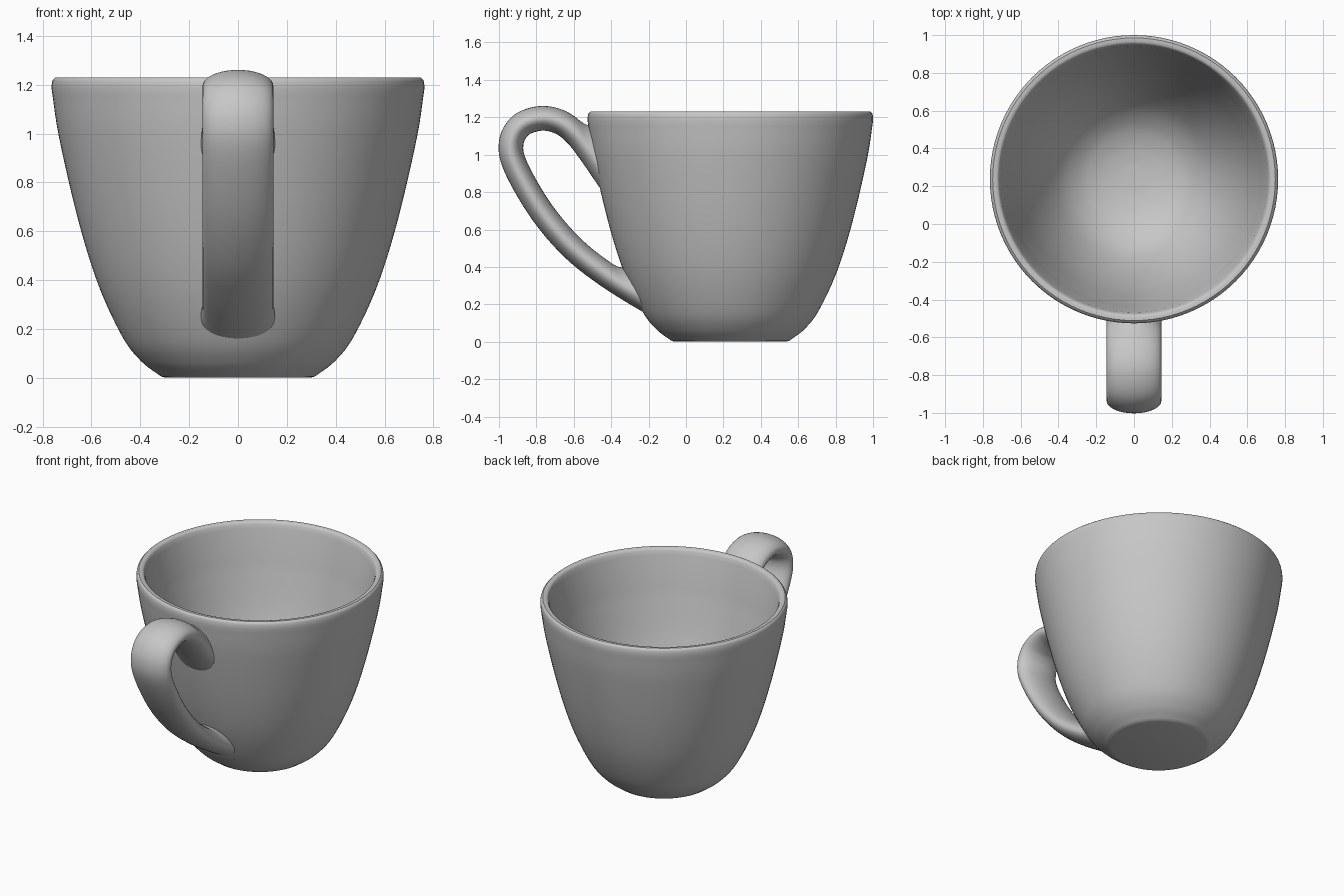
import bpy, bmesh, math
from mathutils import Vector

old = bpy.data.objects.get("Cube")
if old:
    bpy.data.objects.remove(old, do_unlink=True)

CENTRE_Y = 0.237
SEGMENTS = 96

glaze = bpy.data.materials.new("grey_glaze")
glaze.use_nodes = True
GREY = (0.57, 0.57, 0.57, 1)
glaze.diffuse_color = GREY
glaze.node_tree.nodes["Principled BSDF"].inputs["Base Color"].default_value = GREY


def smooth_path(points, steps):
    """Catmull-Rom curve through 2D points."""
    p = [Vector(q) for q in points]
    p = [2 * p[0] - p[1]] + p + [2 * p[-1] - p[-2]]
    out = []
    for a, b, c, d in zip(p, p[1:], p[2:], p[3:]):
        for i in range(steps):
            t = i / steps
            out.append(0.5 * (2 * b + (c - a) * t + (2 * a - 5 * b + 4 * c - d) * t ** 2
                              + (3 * b - a - 3 * c + d) * t ** 3))
    return out + [p[-2]]


def ring_angles(n):
    return [2 * math.pi * i / n for i in range(n)]


def build(name, rings, angle):
    """Skin closed rings of points, cap both ends and shade smooth."""
    bm = bmesh.new()
    rings = [[bm.verts.new(co) for co in ring] for ring in rings]
    for r0, r1 in zip(rings, rings[1:]):
        for i in range(len(r0)):
            bm.faces.new((r0[i - 1], r0[i], r1[i], r1[i - 1]))
    bm.faces.new(rings[0])
    bm.faces.new(rings[-1])
    bmesh.ops.recalc_face_normals(bm, faces=bm.faces)
    mesh = bpy.data.meshes.new(name)
    bm.to_mesh(mesh)
    bm.free()
    mesh.materials.append(glaze)
    ob = bpy.data.objects.new(name, mesh)
    bpy.context.collection.objects.link(ob)
    bpy.ops.object.select_all(action='DESELECT')
    ob.select_set(True)
    bpy.context.view_layer.objects.active = ob
    bpy.ops.object.shade_smooth_by_angle(angle=math.radians(angle))


# Cup: outer wall, rounded rim and bowl-shaped inside, turned round the axis
outer = smooth_path([(0.315, 0.005), (0.395, 0.066), (0.472, 0.165), (0.57, 0.375),
                     (0.653, 0.64), (0.732, 0.98), (0.763, 1.18)], 7)
rim = smooth_path([(0.763, 1.2), (0.759, 1.219), (0.748, 1.23)], 3)
lip = smooth_path([(0.732, 1.23), (0.717, 1.222), (0.705, 1.19)], 3)
inner = smooth_path([(0.672, 0.98), (0.59, 0.65), (0.5, 0.41), (0.4, 0.235),
                     (0.3, 0.138), (0.2, 0.09), (0.1, 0.069), (0.02, 0.065)], 5)
profile = [Vector((0.295, 0))] + outer + rim + lip + inner
build("cup", [[(r * math.cos(a), CENTRE_Y + r * math.sin(a), z)
               for a in ring_angles(SEGMENTS)] for r, z in profile], 35)


def wall_radius(z):
    for a, b in zip(outer, outer[1:]):
        if a.y <= z <= b.y:
            return a.x + (b.x - a.x) * (z - a.y) / (b.y - a.y)
    return outer[0].x if z < outer[0].y else outer[-1].x


def handle_point(p, normal, angle):
    """Point of the oval section, filleted on its upper side at the wall."""
    x = 0.145 * math.cos(angle)
    offset = normal * 0.066 * math.sin(angle)
    q = p + offset
    gap = math.hypot(x, q.x - CENTRE_Y) - wall_radius(q.y)
    flare = max(0, 1 - max(gap, 0) / 0.045) ** 2
    x *= 1 + 0.05 * flare
    if offset.y > 0:
        q += offset * 0.35 * flare
    # Buried points stay inside the thickness of the wall
    dy = q.x - CENTRE_Y
    limit = wall_radius(q.y) - 0.018
    if math.hypot(x, dy) < limit:
        dy = -math.sqrt(limit ** 2 - x ** 2)
    return (x, CENTRE_Y + dy, q.y)


# Handle: oval section swept along a loop whose ends sink into the wall
path = smooth_path([(-0.34, 0.765), (-0.42, 0.88), (-0.513, 1.015), (-0.59, 1.112),
                    (-0.675, 1.175), (-0.78, 1.194), (-0.885, 1.155), (-0.935, 1.06),
                    (-0.908, 0.93), (-0.773, 0.697), (-0.607, 0.503), (-0.425, 0.358),
                    (-0.217, 0.228), (-0.12, 0.18)], 10)
ends = [path[0]] + path + [path[-1]]
sections = []
for before, p, after in zip(ends, path, ends[2:]):
    tangent = (after - before).normalized()
    normal = Vector((-tangent.y, tangent.x))
    sections.append([handle_point(p, normal, a) for a in ring_angles(40)])
build("handle", sections, 60)
